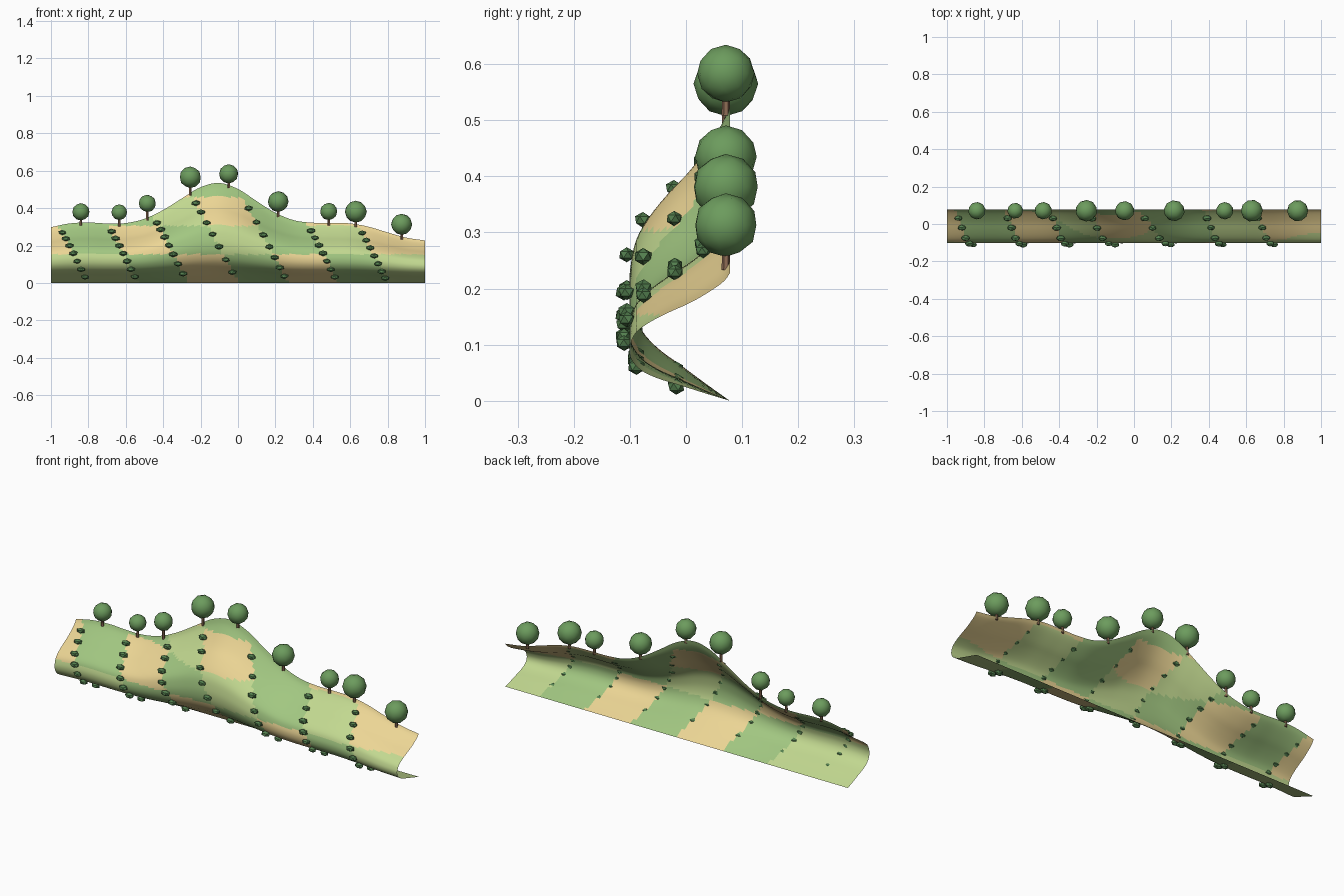
import bpy, bmesh, math, random
from mathutils import Matrix, Vector

if "Cube" in bpy.data.objects:
    bpy.data.objects.remove(bpy.data.objects["Cube"])

random.seed(4)


def material(name, rgb):
    m = bpy.data.materials.new(name)
    m.diffuse_color = (*rgb, 1)
    m.use_nodes = True
    m.node_tree.nodes["Principled BSDF"].inputs["Base Color"].default_value = m.diffuse_color
    return m


def spline(vals, t):
    # Catmull-Rom through evenly spaced values, t in 0..1
    n = len(vals) - 1
    i = min(int(t * n), n - 1)
    f = t * n - i
    p1, p2 = vals[i], vals[i + 1]
    p0 = vals[i - 1] if i > 0 else 2 * p1 - p2
    p3 = vals[i + 2] if i + 2 <= n else 2 * p2 - p1
    return p1 + 0.5 * f * (p2 - p0 + f * (2*p0 - 5*p1 + 4*p2 - p3 + f * (3*(p1 - p2) + p3 - p0)))


# Ridge height along x, and the curled cross-section (y, share of ridge height)
RIDGE = [.298, .318, .323, .318, .32, .343, .39, .452, .512, .534, .502,
         .437, .375, .335, .322, .321, .318, .30, .27, .242, .227]
SECTION = [(.078, 0), (.033, .06), (-.01, .12), (-.048, .172), (-.077, .23),
           (-.095, .305), (-.101, .385), (-.098, .46), (-.088, .54), (-.065, .615),
           (-.03, .695), (.008, .77), (.045, .865), (.068, .94), (.078, 1)]
SEC_Y = [p[0] for p in SECTION]
SEC_U = [p[1] for p in SECTION]
SLANT = .545
LINES = [.005 + .267 * k for k in range(-3, 4)]


def ridge(x):
    return spline(RIDGE, min(max((x + 1) / 2, 0), 1))


def surface(x, t):
    return Vector((x, spline(SEC_Y, t), spline(SEC_U, t) * ridge(x)))


def finish(bm, name, mats, smooth):
    me = bpy.data.meshes.new(name)
    for f in bm.faces:
        f.smooth = smooth
    bm.to_mesh(me)
    bm.free()
    for m in mats:
        me.materials.append(m)
    ob = bpy.data.objects.new(name, me)
    bpy.context.collection.objects.link(ob)
    return ob


fields = {"T": material("tan_field", (.84, .67, .30)),
          "L": material("light_field", (.54, .69, .28)),
          "G": material("green_field", (.36, .57, .22))}
leaf = material("leaf", (.15, .33, .11))
hedge_mat = material("hedge", (.09, .22, .08))
bark = material("bark", (.27, .15, .09))

# Hillside sheet, coloured as slanted columns of fields in height bands
BANDS = ["LLGTGTGL", "TGTGLGLT", "GGGLTGTT", "GGGTGGGG"]
NX, NT = 110, 44
bm = bmesh.new()
grid = [[bm.verts.new(surface(-1 + 2 * i / NX, j / NT)) for j in range(NT + 1)]
        for i in range(NX + 1)]
for i in range(NX):
    for j in range(NT):
        f = bm.faces.new((grid[i][j], grid[i + 1][j], grid[i + 1][j + 1], grid[i][j + 1]))
        c = f.calc_center_median()
        col = sum(c.x + SLANT * c.z > s for s in LINES)
        f.material_index = "TLG".index(BANDS[min(int(c.z / .153), 3)][col])
finish(bm, "hillside", [fields[k] for k in "TLG"], True)

# Hedge rows of small bushes along the field borders
for n, s in enumerate(LINES):
    bm = bmesh.new()
    for k in range(7):
        u = .125 + .72 * k / 6
        # find section parameter for this height share
        t = min((i / 300 for i in range(301)), key=lambda q: abs(spline(SEC_U, q) - u))
        x = s
        for _ in range(8):
            x = s - SLANT * u * ridge(x)
        p = surface(x, t)
        d = surface(x, t + .01) - surface(x, t - .01)
        out = Vector((0, -d.z, d.y)).normalized()
        g = random.uniform(.92, 1.08)
        mat = (Matrix.Translation(p + out * .01) @ Matrix.Diagonal((.024 * g, .016 * g, .0145 * g, 1))
               @ Matrix.Rotation(random.uniform(0, 6.28), 4, 'Z'))
        bmesh.ops.create_icosphere(bm, subdivisions=1, radius=1, matrix=mat)
    finish(bm, f"hedge_row_{n + 1}", [hedge_mat], False)

# Trees on the ridge: x, crown height, crown radius
TREES = [(-.84, .38, .045), (-.635, .378, .041), (-.485, .425, .045), (-.255, .565, .056),
         (-.05, .583, .05), (.215, .435, .054), (.485, .382, .045), (.63, .381, .057),
         (.875, .313, .055)]
for n, (x, z, r) in enumerate(TREES):
    bm = bmesh.new()
    bmesh.ops.create_icosphere(bm, subdivisions=2, radius=r * 1.03, matrix=Matrix.Translation((x, .071, z))
                               @ Matrix.Rotation(random.uniform(0, 6.28), 4, 'Z'))
    finish(bm, f"tree_crown_{n + 1}", [leaf], True)
    bm = bmesh.new()
    low = ridge(x) - .015
    bmesh.ops.create_cone(bm, cap_ends=True, segments=6, radius1=.0075, radius2=.006,
                          depth=z - low, matrix=Matrix.Translation((x, .071, (z + low) / 2)))
    finish(bm, f"tree_trunk_{n + 1}", [bark], False)
